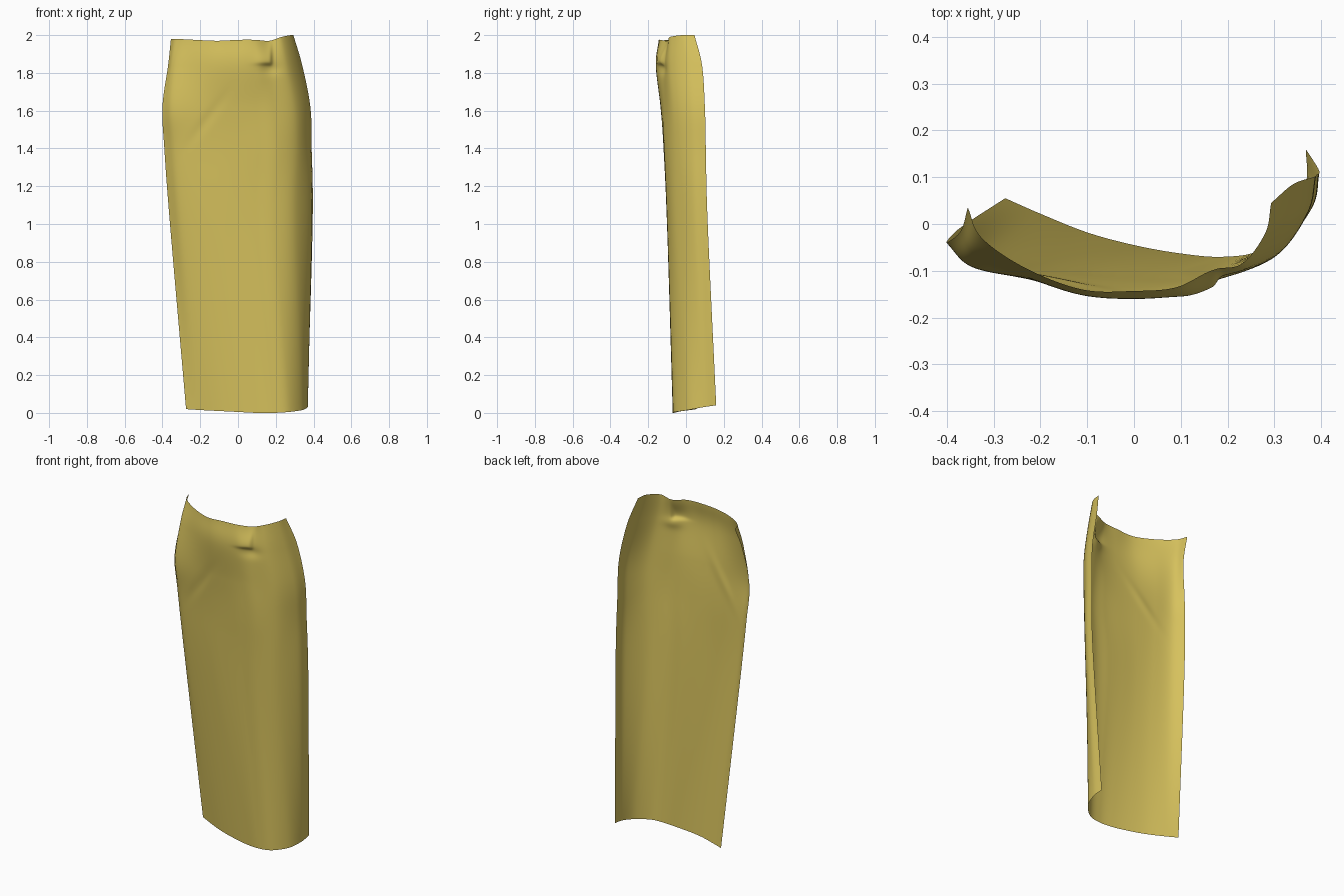
import bpy
import bmesh
import math
from mathutils import Vector

default_cube = bpy.data.objects.get("Cube")
if default_cube:
    bpy.data.objects.remove(default_cube, do_unlink=True)


def make_material(name, colour):
    material = bpy.data.materials.new(name)
    material.use_nodes = True
    material.diffuse_color = colour
    shader = material.node_tree.nodes["Principled BSDF"]
    shader.inputs["Base Color"].default_value = colour
    shader.inputs["Roughness"].default_value = 0.8
    return material


def spline(points, t):
    """Smooth curve through the points, with t running from zero to one."""
    padded = [2 * points[0] - points[1], *points, 2 * points[-1] - points[-2]]
    position = t * (len(points) - 1)
    index = min(int(position), len(points) - 2)
    f = position - index
    a, b, c, d = padded[index:index + 4]
    return 0.5 * (2 * b + (c - a) * f + (2 * a - 5 * b + 4 * c - d) * f ** 2
                  + (3 * b - a - 3 * c + d) * f ** 3)


def section(height, xs, ys, lift):
    """Horizontal slice of the cloth, given in hundredths."""
    return [Vector((x, y, height + z)) / 100 for x, y, z in zip(xs, ys, lift)]


def gauss(value, centre, width):
    return math.exp(-((value - centre) / width) ** 2)


def step(value, edge, width):
    return 0.5 + 0.5 * math.tanh((value - edge) / width)


def wrinkle(p):
    """Gathered fold at the waist and soft creases running away from it."""
    tuck = step(p.z, 1.845, 0.008) * step(-p.x, -0.178, 0.006)
    tuck *= gauss(p.x, 0.165, 0.06) * gauss(p.z, 1.86, 0.07)
    dent = gauss(p.x, 0.17, 0.05) * gauss(p.z, 1.82, 0.03)
    along = p.x + 0.2 - 0.7 * (p.z - 1.5)
    crease = gauss(along, 0, 0.035) * gauss(p.z, 1.55, 0.12)
    return 0.008 * dent + 0.004 * crease - 0.018 * tuck


# Slices from hem to waist, each running from the right edge to the left edge
flat = [0] * 10
sections = [
    section(0, (-27.5, -20, -10, 0, 10, 19, 27, 34, 36.8, 36.7),
            (5.5, 2.2, -1.8, -4.5, -6.3, -7, -5.5, 1, 9, 16),
            (2, 1.5, 1, 0.5, 0, 0, 0.5, 1.5, 3, 4)),
    section(100, (-36, -30, -20, -10, 0, 10, 20, 30, 38, 39.5),
            (0, -5, -8, -9.5, -10, -10, -9.5, -5.5, 4, 11.5), flat),
    section(140, (-39, -33, -23, -11, 0, 11, 21, 31, 37.5, 39),
            (-2.5, -7.5, -10, -11.3, -11.8, -11.8, -10.8, -6, 3, 10.5), flat),
    section(162, (-40, -35, -25, -12, 0, 10, 19, 30, 36.5, 38.3),
            (-4, -9, -11.3, -13, -13.5, -13, -11.5, -7, 2, 10), flat),
    section(184, (-37, -34, -25, -12, 0, 10, 17, 26, 32, 34),
            (-1.5, -6.5, -10.5, -15, -16, -15, -12, -8.5, 0, 8.5), flat),
    section(198, (-35.5, -32.5, -23, -11, 0, 9, 16.5, 23, 28, 29.3),
            (3.5, -3, -9.5, -14, -14.3, -13.5, -9.8, -8.5, -2, 4.5),
            (0, 0, -0.5, -1, -0.5, -0.5, -1, 1, 2, 2)),
]

# Single curved sheet of cloth
columns, rows = 110, 120
bm = bmesh.new()
grid = []
for j in range(rows + 1):
    line = []
    for i in range(columns + 1):
        guide = [spline(points, i / columns) for points in sections]
        point = spline(guide, j / rows)
        point.y += wrinkle(point)
        line.append(bm.verts.new(point))
    grid.append(line)
for lower, upper in zip(grid, grid[1:]):
    for i in range(columns):
        bm.faces.new((lower[i], lower[i + 1], upper[i + 1], upper[i]))

mesh = bpy.data.meshes.new("skirt_front_panel")
bm.to_mesh(mesh)
bm.free()
mesh.materials.append(make_material("mustard cloth", (0.68, 0.54, 0.11, 1)))
panel = bpy.data.objects.new("skirt_front_panel", mesh)
bpy.context.collection.objects.link(panel)
bpy.context.view_layer.objects.active = panel
panel.select_set(True)
bpy.ops.object.shade_smooth_by_angle(angle=math.radians(50))
